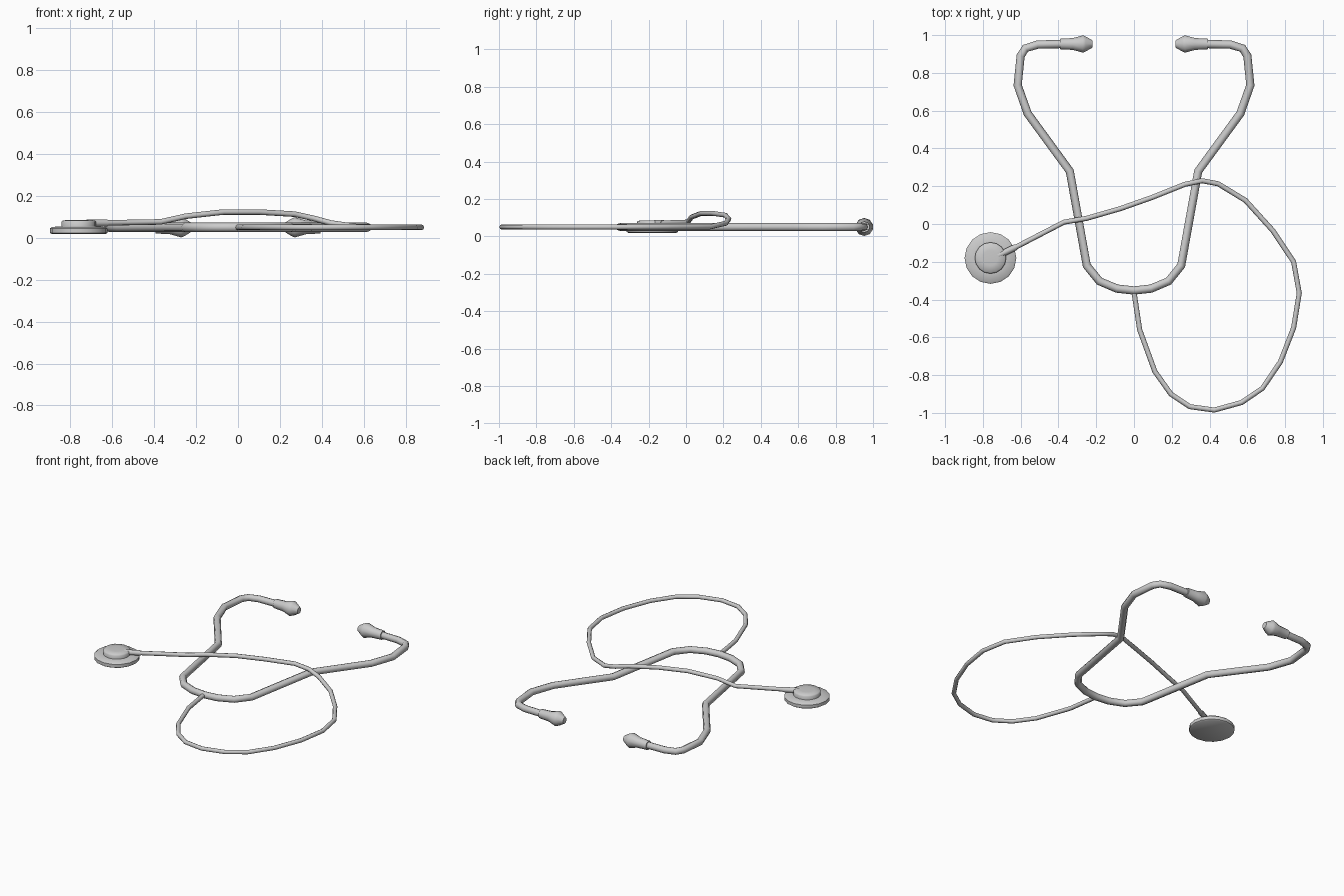
import bpy, bmesh, math
from mathutils import Matrix, Vector

if "Cube" in bpy.data.objects:
    bpy.data.objects.remove(bpy.data.objects["Cube"])


def tube(name, points, radius):
    """Eight-sided smooth tube along straight segments."""
    cu = bpy.data.curves.new(name, 'CURVE')
    cu.dimensions = '3D'
    cu.bevel_depth = radius
    cu.bevel_resolution = 2
    cu.use_fill_caps = True
    sp = cu.splines.new('POLY')
    sp.points.add(len(points) - 1)
    for p, co in zip(sp.points, points):
        p.co = (*co, 1)
    sp.use_smooth = True
    ob = bpy.data.objects.new(name, cu)
    bpy.context.collection.objects.link(ob)
    return ob


def lathe(name, profile, sides, matrix, angle):
    """Closed solid from (radius, height) rings, turned about local z."""
    bm = bmesh.new()
    rings = []
    for r, h in profile:
        rings.append([bm.verts.new((r * math.cos(2 * math.pi * i / sides),
                                    r * math.sin(2 * math.pi * i / sides), h))
                      for i in range(sides)])
    for a, b in zip(rings, rings[1:]):
        for i in range(sides):
            j = (i + 1) % sides
            bm.faces.new((a[i], a[j], b[j], b[i]))
    bm.faces.new(rings[0][::-1])
    bm.faces.new(rings[-1])
    bm.transform(matrix)
    bmesh.ops.recalc_face_normals(bm, faces=bm.faces)
    me = bpy.data.meshes.new(name)
    bm.to_mesh(me)
    bm.free()
    ob = bpy.data.objects.new(name, me)
    bpy.context.collection.objects.link(ob)
    bpy.ops.object.select_all(action='DESELECT')
    ob.select_set(True)
    bpy.context.view_layer.objects.active = ob
    bpy.ops.object.shade_smooth_by_angle(angle=math.radians(angle))
    return ob


# Headset: right half of the U-shaped frame, mirrored for the left
Z = 0.05
half = [(0.09, -0.342), (0.183, -0.303), (0.25, -0.22), (0.34, 0.28),
        (0.563, 0.585), (0.616, 0.735), (0.60, 0.89), (0.575, 0.93),
        (0.51, 0.95), (0.37, 0.953)]
frame = ([(-x, y, Z) for x, y in reversed(half)] + [(0, -0.352, Z)]
         + [(x, y, Z) for x, y in half])
tube("headset_frame", frame, 0.022)

# Ear tips, pointing inwards
tip = [(0.029, 0), (0.033, 0.07), (0.048, 0.122), (0.042, 0.137), (0.02, 0.173)]
for side, label in ((1, "right"), (-1, "left")):
    m = (Matrix.Translation((side * 0.393, 0.953, Z))
         @ Matrix.Rotation(-side * math.pi / 2, 4, 'Y'))
    lathe("ear_tip_" + label, tip, 10, m, 40)

# Long flexible hose: flat loop, then arching over the frame
flat = [(0, -0.36), (0.03, -0.56), (0.11, -0.78), (0.195, -0.90),
        (0.295, -0.967), (0.425, -0.985), (0.57, -0.945), (0.68, -0.87),
        (0.775, -0.73), (0.845, -0.55), (0.875, -0.365), (0.845, -0.20),
        (0.735, -0.035), (0.59, 0.125)]
arch = [(0.445, 0.213, 0.07), (0.36, 0.229, 0.093), (0.27, 0.21, 0.113),
        (0.10, 0.142, 0.123), (-0.07, 0.082, 0.123), (-0.25, 0.03, 0.103),
        (-0.37, 0.01, 0.076), (-0.64, -0.13, 0.071)]
tube("hose", [(x, y, Z) for x, y in flat] + arch, 0.0135)

# Chest piece: diaphragm disc, domed bell and connecting stem
centre = Matrix.Translation((-0.76, -0.18, 0))
lathe("diaphragm", [(0.128, 0.018), (0.137, 0.024), (0.137, 0.045),
                    (0.128, 0.052), (0.08, 0.055)], 16, centre, 50)
lathe("bell", [(0.083, 0.05), (0.083, 0.076), (0.077, 0.083), (0.04, 0.086)],
      16, centre, 50)
tube("stem", [(-0.72, -0.168, 0.071), (-0.625, -0.122, 0.071)], 0.017)
